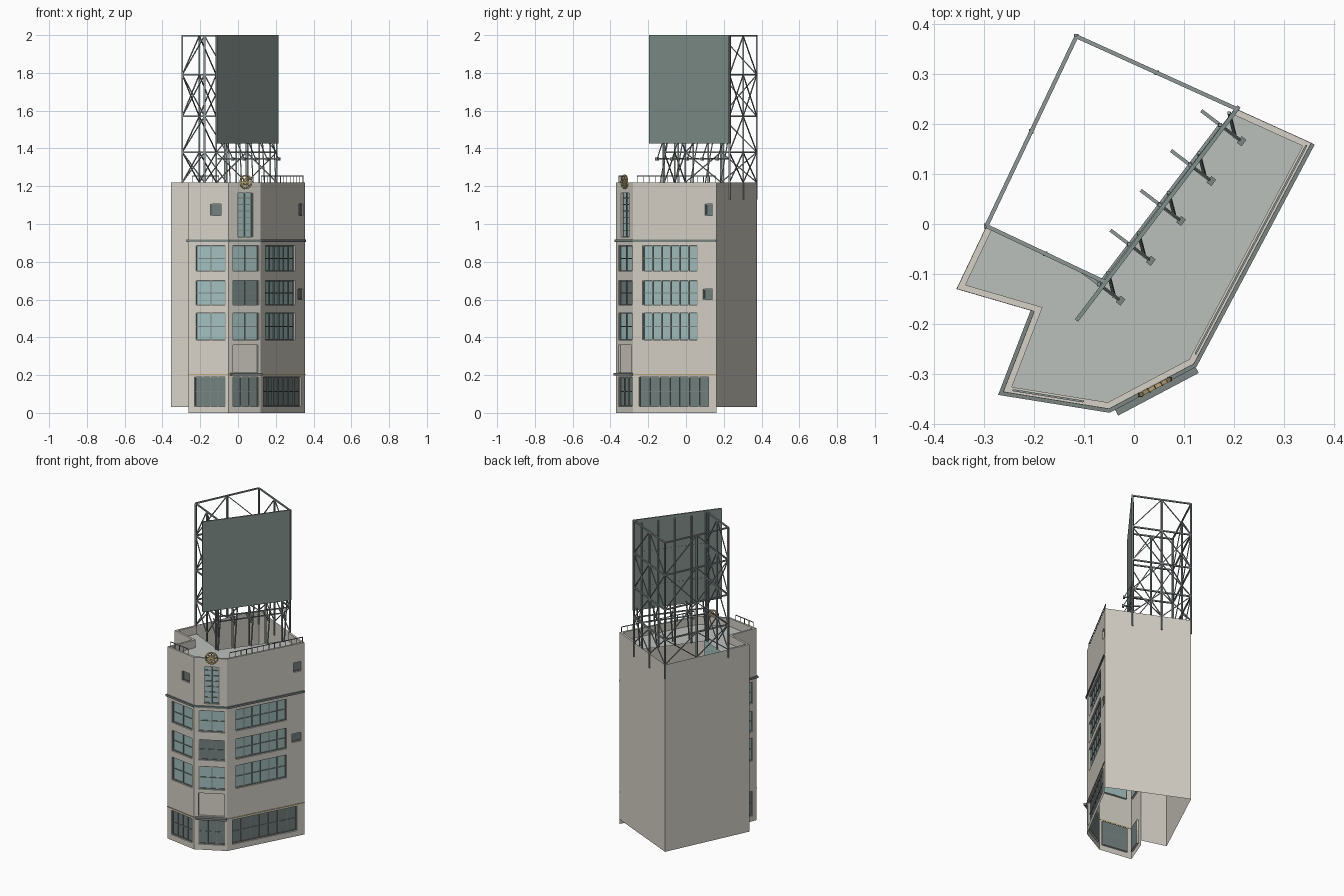
import bpy, bmesh, math
from mathutils import Vector as V

if "Cube" in bpy.data.objects:
    bpy.data.objects.remove(bpy.data.objects["Cube"])

MATS, PARTS = {}, {}
COL = {'wall': (.67, .64, .57), 'roof': (.50, .53, .50), 'glass': (.36, .52, .51),
       'dark': (.17, .22, .21), 'steel': (.27, .31, .31), 'board': (.22, .28, .26),
       'trim': (.20, .24, .23), 'gold': (.50, .38, .18)}


def part(name, colour):
    """Collects geometry of one named part."""
    if name not in PARTS:
        PARTS[name] = (bmesh.new(), colour)
    return PARTS[name][0]


def face(bm, pts):
    bm.faces.new([bm.verts.new(p) for p in pts])


def hexa(bm, lo, hi):
    """Closed prism between two matching point loops (lo counter-clockwise from above)."""
    a, b = [bm.verts.new(p) for p in lo], [bm.verts.new(p) for p in hi]
    bm.faces.new(a[::-1])
    bm.faces.new(b)
    n = len(a)
    for i in range(n):
        j = (i + 1) % n
        bm.faces.new((a[i], a[j], b[j], b[i]))


def bar(bm, a, b, w):
    a, b = V(a), V(b)
    d = (b - a).normalized()
    s = d.cross(V((0, 0, 1)) if abs(d.z) < .95 else V((1, 0, 0))).normalized() * w / 2
    t = d.cross(s.normalized()) * w / 2
    ring = [s + t, t - s, -s - t, s - t]
    hexa(bm, [a + r for r in ring], [b + r for r in ring])


class Facade:
    def __init__(self, a, b):
        self.a, self.b = V((*a, 0)), V((*b, 0))
        self.len = (self.b - self.a).length
        self.d = (self.b - self.a) / self.len
        self.n = V((self.d.y, -self.d.x, 0))

    def p(self, u, z, out=0):
        return self.a + self.d * u + self.n * out + V((0, 0, z))

    def u(self, v, axis):
        return (v - self.a[axis]) / self.d[axis]

    def quad(self, bm, u0, u1, z0, z1, out=0):
        face(bm, [self.p(u0, z0, out), self.p(u1, z0, out), self.p(u1, z1, out), self.p(u0, z1, out)])

    def box(self, bm, u0, u1, z0, z1, d0, d1):
        lo = [self.p(u0, z0, d1), self.p(u1, z0, d1), self.p(u1, z0, d0), self.p(u0, z0, d0)]
        hexa(bm, lo, [q + V((0, 0, z1 - z0)) for q in lo])

    def build(self, wins, z0=0, z1=1.22, rec=.012):
        """Wall with recessed openings; each opening is (u0,u1,z0,z1,cols,rows,colour)."""
        bm = part('walls', 'wall')
        us = sorted({0, self.len, *[w[0] for w in wins], *[w[1] for w in wins]})
        zs = sorted({z0, z1, *[w[2] for w in wins], *[w[3] for w in wins]})
        for a, b in zip(us, us[1:]):
            for c, d in zip(zs, zs[1:]):
                mu, mz = (a + b) / 2, (c + d) / 2
                if not any(w[0] < mu < w[1] and w[2] < mz < w[3] for w in wins):
                    self.quad(bm, a, b, c, d)
        for a, b, c, d, cols, rows, colour in wins:
            corners = [(a, c), (b, c), (b, d), (a, d)]
            for i in range(4):
                p, q = corners[i], corners[(i + 1) % 4]
                face(bm, [self.p(*p), self.p(*q), self.p(*q, -rec), self.p(*p, -rec)])
            self.quad(part('panes_' + colour, colour), a, b, c, d, -rec)
            fr, t = part('window_frames', 'trim'), .0025
            if cols == 0:
                continue
            for i in range(cols + 1):
                x = a + t + (b - a - 2 * t) * i / cols
                self.box(fr, x - t, x + t, c, d, -rec, -rec + .005)
            for i in range(rows + 1):
                z = c + t + (d - c - 2 * t) * i / rows
                self.box(fr, a, b, z - t, z + t, -rec, -rec + .004)


# plan outline, counter-clockwise
L, N, F, G, H, B, C = ((-.355, -.13), (-.2, -.175), (-.262, -.336), (-.05, -.37),
                       (.12, -.28), (.355, .162), (-.115, .375))
P1, P3, P4 = (-.295, -.004), (.205, .23), (-.06, -.115)
side, left, mid, right = Facade(N, F), Facade(F, G), Facade(G, H), Facade(H, B)
FLOORS = [(.385, .53), (.57, .70), (.75, .885)]


def wins(f, axis, span, ground, cols, gcols, extra, tones=('glass',) * 3):
    out = [(f.u(span[0], axis), f.u(span[1], axis), a, b, cols, 2, t)
           for (a, b), t in zip(FLOORS, tones)]
    out.append((f.u(ground[0], axis), f.u(ground[1], axis), .035, .19, gcols, 2, 'dark'))
    return out + [(f.u(e[0], axis), f.u(e[1], axis), *e[2:]) for e in extra]


# main walls
side.build(wins(side, 1, (-.215, -.31), (-.215, -.31), 2, 2, []))
left.build(wins(left, 0, (-.225, -.065), (-.23, -.065), 2, 4,
                [(-.145, -.085, 1.045, 1.105, 1, 1, 'dark')]))
mid.build(wins(mid, 0, (-.027, .11), (-.027, .11), 2, 3,
               [(-.027, .105, .215, .36, 0, 0, 'wall'), (0, .08, .93, 1.21, 2, 8, 'glass')],
               ('glass', 'dark', 'glass')))
right.build(wins(right, 1, (-.23, .06), (-.25, .12), 6, 7,
                 [(.1, .142, 1.045, 1.105, 1, 1, 'dark'), (.09, .142, .6, .655, 1, 1, 'dark')]))
for a, b in ((L, N), (B, C), (C, L)):
    Facade(a, b).build([], z0=.03)

# roof deck with the open rear well, and parapet lining
face(part('roof_deck', 'roof'), [(*p, 1.17) for p in (L, N, F, G, H, B, P3, P4, P1)])
path = [P1, L, N, F, G, H, B, P3]


def offset(path, dist):
    """Mitred offset of an open path, positive is outward."""
    fs = [Facade(a, b) for a, b in zip(path, path[1:])]
    out = []
    for i, p in enumerate(path):
        n1, n2 = fs[max(i - 1, 0)].n, fs[min(i, len(fs) - 1)].n
        m = (n1 + n2).normalized()
        out.append(V((*p, 0)) + m * dist / m.dot(n1))
    return out


def band(bm, path, d0, d1, z0, z1):
    a, b = offset(path, d0), offset(path, d1)
    for i in range(len(path) - 1):
        lo = [b[i], b[i + 1], a[i + 1], a[i]]
        hexa(bm, [p + V((0, 0, z0)) for p in lo], [p + V((0, 0, z1)) for p in lo])


band(part('parapet', 'wall'), path, -.013, -.0005, 1.165, 1.221)

# cornice, gold string line, door canopy
street = [N, F, G, H, B]
band(part('cornice', 'trim'), street, -.001, .007, .905, .917)
band(part('string_line', 'gold'), street[1:], -.001, .003, .2, .205)
mid.box(part('canopy', 'trim'), .01, mid.len, .197, .21, 0, .02)

# roof railings
rail = part('railing', 'steel')
for f, u0, u1 in ((left, .02, left.len * .75), (right, .02, right.len - .01)):
    n = round((u1 - u0) / .035)
    for i in range(n + 1):
        u = u0 + (u1 - u0) * i / n
        bar(rail, f.p(u, 1.22, -.007), f.p(u, 1.255, -.007), .003)
    bar(rail, f.p(u0, 1.254, -.007), f.p(u1, 1.254, -.007), .004)

# wheel ornament above the tall window
wheel = part('wheel_ornament', 'gold')
c = mid.u(.04, 0)
for r, w in ((.034, .008), (.014, .008)):
    pts = [mid.p(c + r * math.cos(k * math.pi / 8), 1.223 + r * math.sin(k * math.pi / 8), .004)
           for k in range(17)]
    for a, b in zip(pts, pts[1:]):
        bar(wheel, a, b, w)
for k in range(8):
    a = k * math.pi / 4
    bar(wheel, mid.p(c, 1.223, .004), mid.p(c + .034 * math.cos(a), 1.223 + .034 * math.sin(a), .004), .005)

# steel tower: posts, rings and bracing on three sides
tower = part('tower_frame', 'steel')
LEV = [1.22, 1.38, 1.57, 1.79, 1.996]


def lerp(a, b, t, z):
    return V((a[0] + (b[0] - a[0]) * t, a[1] + (b[1] - a[1]) * t, z))


for a, b, base in ((P1, C, 1.22), (C, P3, 1.13), (P1, P4, 1.17)):
    for t in (0, .5, 1):
        top = 1.996
        bar(tower, lerp(a, b, t, base), lerp(a, b, t, top), .009)
    for z in LEV[1:]:
        bar(tower, lerp(a, b, 0, z), lerp(a, b, 1, z), .008)
    for i, (z0, z1) in enumerate(zip(LEV, LEV[1:])):
        bar(tower, lerp(a, b, 0, z0), lerp(a, b, .5, z1), .005)
        bar(tower, lerp(a, b, 1, z0), lerp(a, b, .5, z1), .005)
        if i % 2 == 0:
            bar(tower, lerp(a, b, .5, z0), lerp(a, b, 0, z1), .005)
            bar(tower, lerp(a, b, .5, z0), lerp(a, b, 1, z1), .005)
for z in LEV[1:4]:
    bar(tower, (*P4, z), (*P3, z), .007)

# billboard panel
sign = Facade((-.115, -.193), (.21, .235))
sign.box(part('billboard', 'board'), 0, sign.len, 1.425, 2.0, -.004, .004)

# billboard supports: cross arms, lamps, raking struts and back posts
sup, lamp = part('billboard_supports', 'steel'), part('lamps', 'trim')
for i in range(5):
    u = .085 + i * .1
    bar(sup, sign.p(u, 1.345, .045), sign.p(u, 1.345, -.055), .007)
    sign.box(lamp, u - .008, u + .008, 1.337, 1.353, .04, .052)
    bar(sup, sign.p(u, 1.17, -.008), sign.p(u, 1.43, -.008), .008)
    bar(sup, sign.p(u, 1.18, .03), sign.p(u + .03, 1.44, -.008), .006)
    bar(sup, sign.p(u, 1.345, .045), sign.p(u, 1.43, 0), .004)
    bar(sup, sign.p(u, 1.42, -.008), sign.p(u, 1.98, -.008), .007)
bar(sup, sign.p(.085, 1.345, -.008), sign.p(.485, 1.345, -.008), .006)

# output objects
for name, (bm, colour) in PARTS.items():
    me = bpy.data.meshes.new(name)
    bm.to_mesh(me)
    bm.free()
    if colour not in MATS:
        MATS[colour] = bpy.data.materials.new(colour)
        MATS[colour].diffuse_color = (*COL[colour], 1)
    me.materials.append(MATS[colour])
    bpy.context.collection.objects.link(bpy.data.objects.new(name, me))

for m in bpy.data.materials:
    if m.users and not m.is_grease_pencil:
        m.use_nodes = True
        m.node_tree.nodes["Principled BSDF"].inputs["Base Color"].default_value = m.diffuse_color
